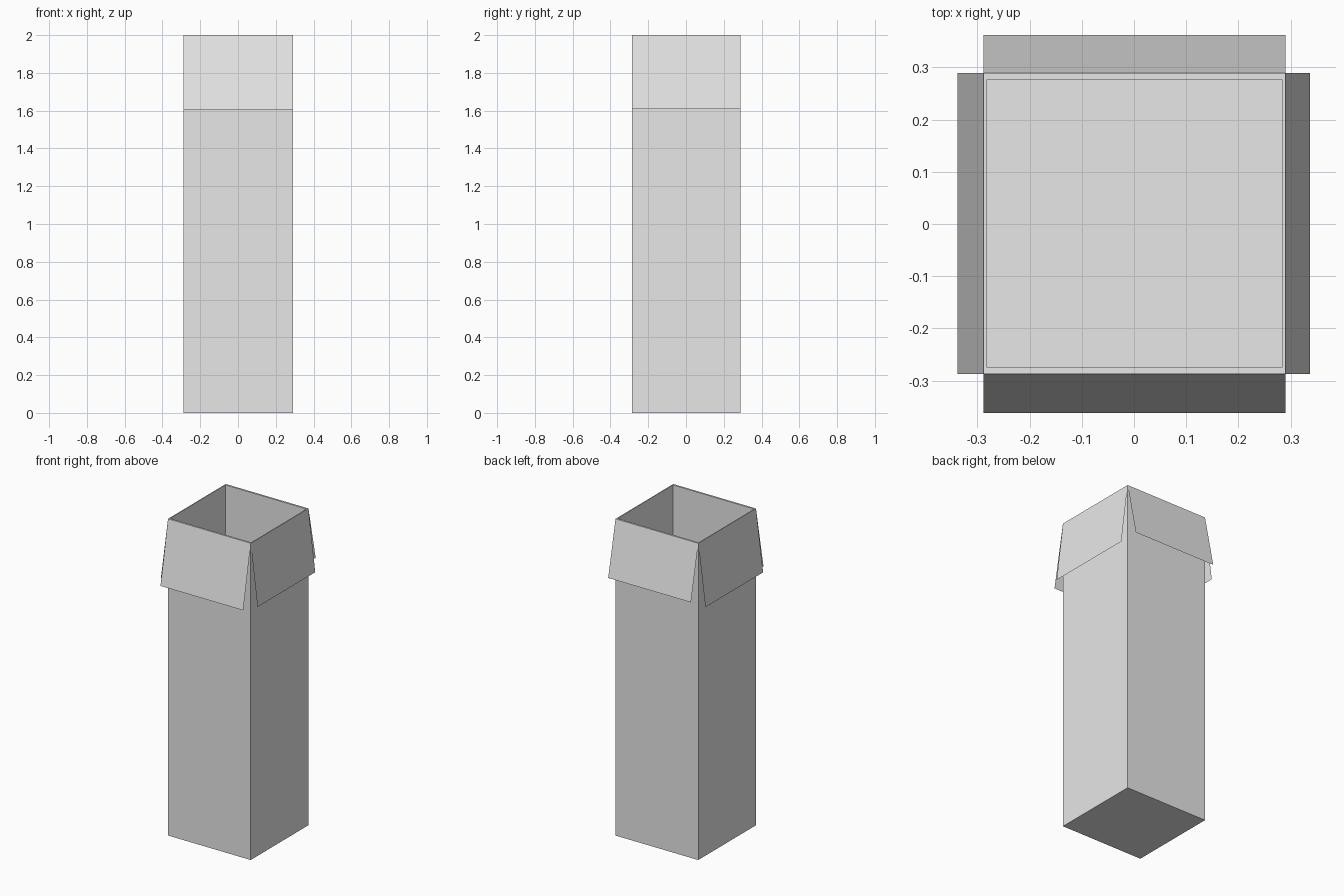
import bpy
import bmesh
from mathutils import Vector

cube = bpy.data.objects.get("Cube")
if cube:
    bpy.data.objects.remove(cube, do_unlink=True)

HEIGHT = 2.0
X0, X1, Y0, Y1 = -0.288, 0.29, -0.287, 0.289   # outer footprint
WALL_X, WALL_Y, FLOOR = 0.006, 0.012, 0.01     # board thickness

grey = bpy.data.materials.new("light grey card")
grey.use_nodes = True
grey.diffuse_color = (0.8, 0.8, 0.8, 1)
grey.node_tree.nodes["Principled BSDF"].inputs["Base Color"].default_value = (0.8, 0.8, 0.8, 1)


def make_object(name, bm):
    mesh = bpy.data.meshes.new(name)
    bm.to_mesh(mesh)
    bm.free()
    mesh.materials.append(grey)
    obj = bpy.data.objects.new(name, mesh)
    bpy.context.collection.objects.link(obj)
    return obj


def ring(bm, x0, x1, y0, y1, z):
    return [bm.verts.new(p) for p in ((x0, y0, z), (x1, y0, z), (x1, y1, z), (x0, y1, z))]


# Tall open box: outer walls, rim, inner walls and floor
bm = bmesh.new()
inner = (X0 + WALL_X, X1 - WALL_X, Y0 + WALL_Y, Y1 - WALL_Y)
rings = [ring(bm, X0, X1, Y0, Y1, 0), ring(bm, X0, X1, Y0, Y1, HEIGHT),
         ring(bm, *inner, HEIGHT), ring(bm, *inner, FLOOR)]
for low, high in zip(rings, rings[1:]):
    for i in range(4):
        j = (i + 1) % 4
        bm.faces.new((low[i], low[j], high[j], high[i]))
bm.faces.new(reversed(rings[0]))
bm.faces.new(rings[-1])
make_object("box_body", bm)


# Folded-down lid flaps: thin sheets hinged on the rim
def flap(name, start, end, outward, bottom):
    bm = bmesh.new()
    a, b = Vector((*start, HEIGHT)), Vector((*end, HEIGHT))
    drop = Vector((*outward, bottom - HEIGHT))
    bm.faces.new([bm.verts.new(p) for p in (a, a + drop, b + drop, b)])
    make_object(name, bm)


flap("front_flap", (X0, Y0), (X1, Y0), (0, -0.075), 1.605)
flap("left_flap", (X1, Y0), (X1, Y1), (0.047, 0), 1.61)
flap("back_flap", (X1, Y1), (X0, Y1), (0, 0.073), 1.655)
flap("right_flap", (X0, Y1), (X0, Y0), (-0.05, 0), 1.61)
